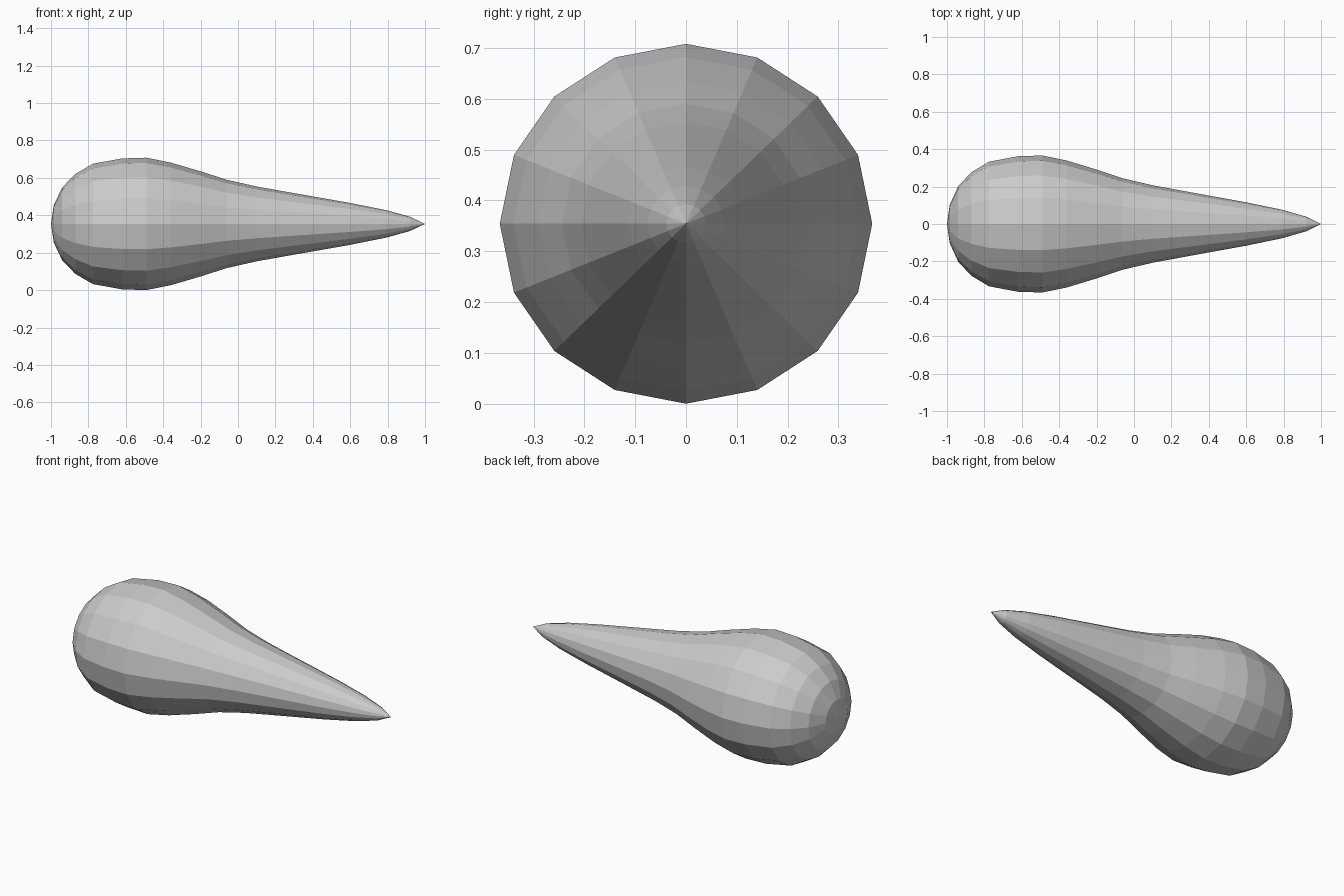
import bpy, bmesh, math

if "Cube" in bpy.data.objects:
    bpy.data.objects.remove(bpy.data.objects["Cube"])

SIDES = 16
CZ = 0.354
# (x, radius) along the body, between the two end points
PROFILE = [(-0.985, 0.10), (-0.94, 0.195), (-0.87, 0.267), (-0.775, 0.322),
           (-0.62, 0.350), (-0.49, 0.354), (-0.36, 0.328), (-0.20, 0.281),
           (-0.06, 0.236), (0.10, 0.200), (0.28, 0.168), (0.60, 0.112),
           (0.79, 0.074), (0.92, 0.038)]
Y_STRETCH = 1.035

bm = bmesh.new()

# Rings of the teardrop body
rings = []
for x, r in PROFILE:
    ring = []
    for i in range(SIDES):
        a = 2 * math.pi * i / SIDES
        ring.append(bm.verts.new((x, r * Y_STRETCH * math.cos(a), CZ + r * math.sin(a))))
    rings.append(ring)

for a, b in zip(rings, rings[1:]):
    for i in range(SIDES):
        j = (i + 1) % SIDES
        bm.faces.new((a[i], a[j], b[j], b[i]))

# Blunt end and pointed tip
for x, ring in ((-1.0, rings[0]), (1.0, rings[-1])):
    tip = bm.verts.new((x, 0, CZ))
    for i in range(SIDES):
        bm.faces.new((ring[i], ring[(i + 1) % SIDES], tip))

bmesh.ops.recalc_face_normals(bm, faces=bm.faces)
mesh = bpy.data.meshes.new("teardrop_body")
bm.to_mesh(mesh)
bm.free()
bpy.context.collection.objects.link(bpy.data.objects.new("teardrop_body", mesh))
